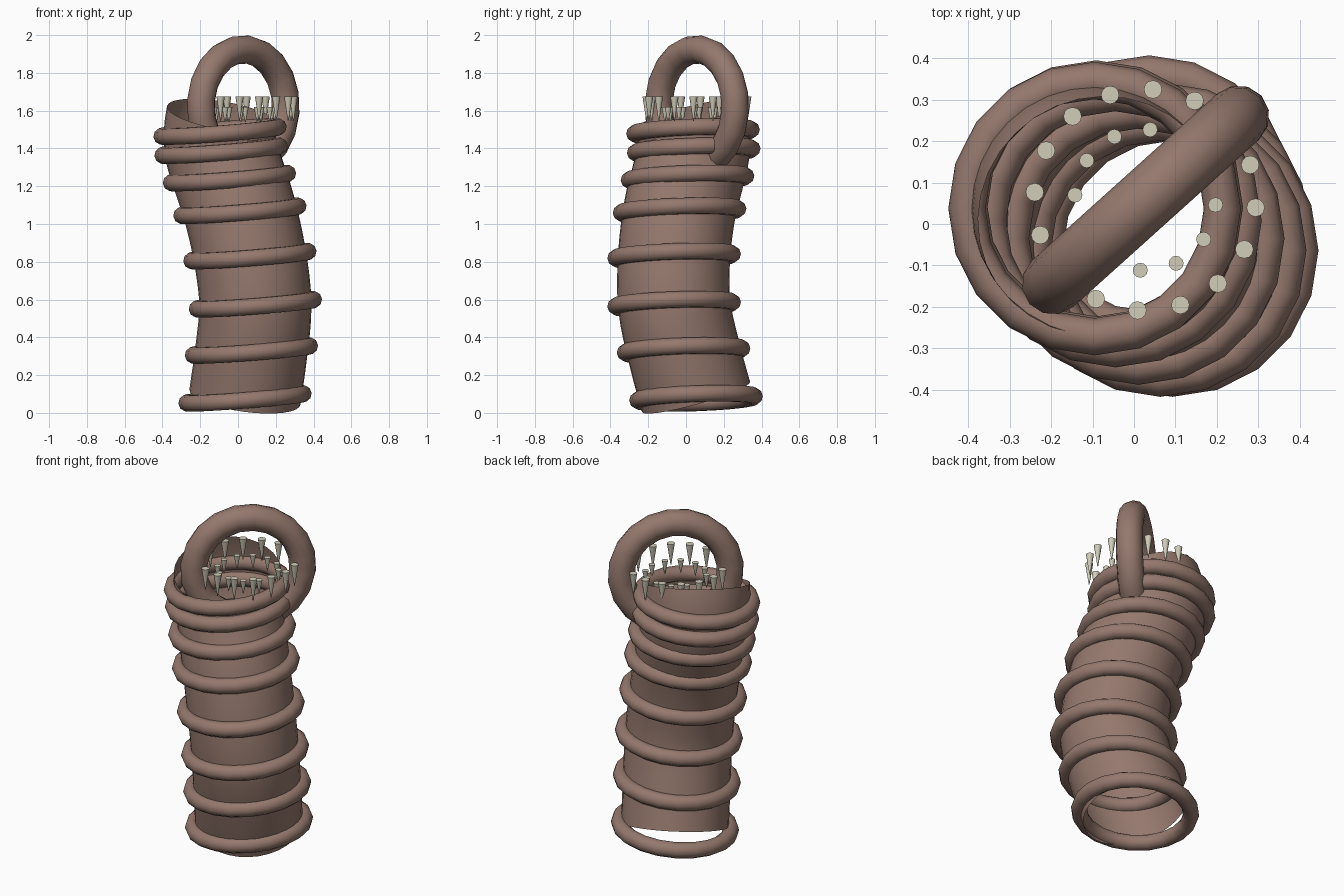
import bpy, bmesh, math
from mathutils import Vector, Matrix

if "Cube" in bpy.data.objects:
    bpy.data.objects.remove(bpy.data.objects["Cube"])


def material(name, rgb):
    m = bpy.data.materials.new(name)
    m.diffuse_color = (*rgb, 1)
    m.use_nodes = True
    m.node_tree.nodes["Principled BSDF"].inputs["Base Color"].default_value = m.diffuse_color
    return m


HIDE = material("brown_hide", (0.30, 0.19, 0.155))
BONE = material("pale_bone", (0.64, 0.61, 0.49))


def finish(bm, name, mat, sharp=40):
    bmesh.ops.recalc_face_normals(bm, faces=bm.faces)
    me = bpy.data.meshes.new(name)
    bm.to_mesh(me)
    bm.free()
    me.materials.append(mat)
    ob = bpy.data.objects.new(name, me)
    bpy.context.collection.objects.link(ob)
    bpy.ops.object.select_all(action='DESELECT')
    ob.select_set(True)
    bpy.context.view_layer.objects.active = ob
    bpy.ops.object.shade_smooth_by_angle(angle=math.radians(sharp))
    return ob


def skin(bm, loops, closed=False):
    """Bridge equal vertex loops with quads."""
    n = len(loops[0])
    last = len(loops) if closed else len(loops) - 1
    for i in range(last):
        a, b = loops[i], loops[(i + 1) % len(loops)]
        for j in range(n):
            k = (j + 1) % n
            bm.faces.new((a[j], a[k], b[k], b[j]))


def torus(name, centre, axis, major, minor, seg=20, sides=10):
    bm = bmesh.new()
    rot = Vector((0, 0, 1)).rotation_difference(Vector(axis)).to_matrix()
    loops = []
    for i in range(seg):
        a = math.tau * i / seg
        loop = []
        for j in range(sides):
            b = math.tau * j / sides
            r = major + minor * math.cos(b)
            p = Vector((r * math.cos(a), r * math.sin(a), minor * math.sin(b)))
            loop.append(bm.verts.new(rot @ p + Vector(centre)))
        loops.append(loop)
    skin(bm, loops, True)
    return finish(bm, name, HIDE, 60)


# Centres of the body along its winding spine
spine = [Vector(p) for p in (
    (0.037, 0.053, 0.085), (0.071, -0.013, 0.33), (0.092, -0.063, 0.575),
    (0.063, -0.063, 0.83), (0.01, -0.034, 1.07), (-0.045, 0.008, 1.243),
    (-0.09, 0.041, 1.388), (-0.095, 0.037, 1.489), (-0.083, 0.02, 1.575))]

# Hollow body tube swept along the spine, open at both ends
tangents = [(spine[min(i + 1, 8)] - spine[max(i - 1, 0)]) / 2 for i in range(9)]
tangents[0] = Vector((0.14, -0.28, 1)) * 0.25
tangents[8] = Vector((0.17, -0.26, 1)) * 0.09
bm = bmesh.new()
loops = []
STEPS = 4
for s in range(8 * STEPS + 1):
    i = min(s // STEPS, 7)
    t = s / STEPS - i
    p0, p1, m0, m1 = spine[i], spine[i + 1], tangents[i], tangents[i + 1]
    pos = (p0 * (2*t**3 - 3*t**2 + 1) + m0 * (t**3 - 2*t**2 + t)
           + p1 * (3*t**2 - 2*t**3) + m1 * (t**3 - t**2))
    tan = (p0 * (6*t**2 - 6*t) + m0 * (3*t**2 - 4*t + 1)
           + p1 * (6*t - 6*t**2) + m1 * (3*t**2 - 2*t))
    rot = Vector((0, 0, 1)).rotation_difference(tan).to_matrix()
    loops.append([bm.verts.new(pos + rot @ Vector((
        0.297 * math.cos(math.tau * j / 32), 0.297 * math.sin(math.tau * j / 32), 0)))
        for j in range(32)])
skin(bm, loops)
finish(bm, "body_tube", HIDE)

# Slightly tilted segment rings around the body
for i, c in enumerate(spine[:8]):
    if i == 0:
        c = Vector((0.037, 0.053, 0.077))
    torus(f"segment_ring_{i + 1}", c, (-0.08, -0.035, 1), 0.309, 0.045)

# Upright mouth ring standing across the open end
ang = math.radians(42)
torus("mouth_ring", (0.028, 0.058, 1.622), (math.sin(ang), -math.cos(ang), 0),
      0.303, 0.075, 20, 12)


# Two circles of teeth, points downwards
def teeth(name, count, ring, radius, top, tip):
    bm = bmesh.new()
    for i in range(count):
        a = math.radians(-4) + math.tau * i / count
        pos = (0.027 + ring * math.cos(a), 0.058 + ring * math.sin(a), (top + tip) / 2)
        bmesh.ops.create_cone(bm, cap_ends=True, segments=12, radius1=0.002,
                              radius2=radius, depth=top - tip,
                              matrix=Matrix.Translation(pos))
    finish(bm, name, BONE)


teeth("outer_teeth", 16, 0.267, 0.022, 1.675, 1.545)
teeth("inner_teeth", 12, 0.17, 0.018, 1.62, 1.54)
